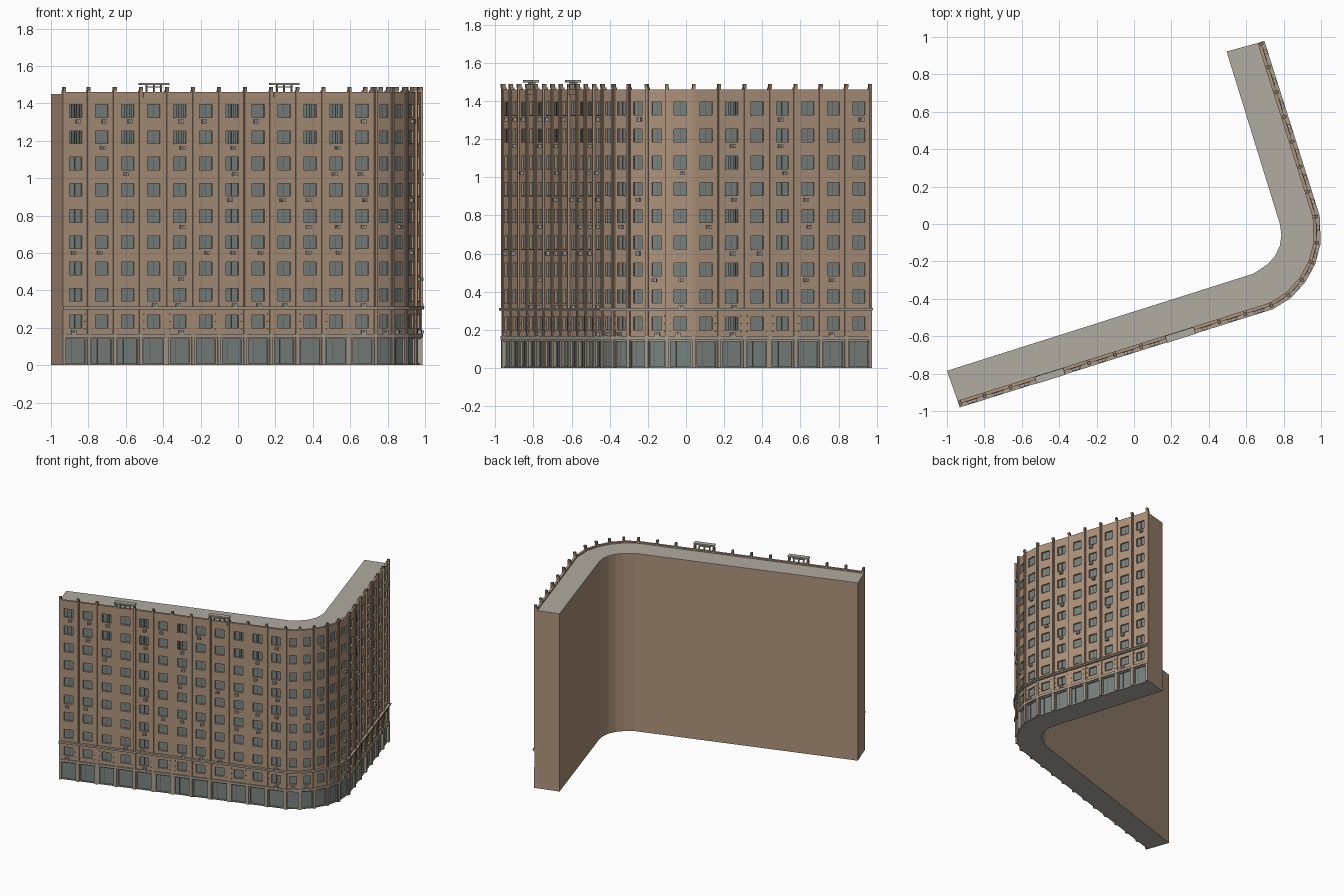
import bpy, bmesh, random
from mathutils import Vector, Matrix

random.seed(4)
if "Cube" in bpy.data.objects:
    bpy.data.objects.remove(bpy.data.objects["Cube"])


def material(name, rgb):
    m = bpy.data.materials.new(name)
    m.use_nodes = True
    m.diffuse_color = (*rgb, 1)
    m.node_tree.nodes["Principled BSDF"].inputs["Base Color"].default_value = (*rgb, 1)
    return m


BRICK = material("brown wall", (0.42, 0.29, 0.20))
TRIM = material("dark brown trim", (0.27, 0.19, 0.135))
STONE = material("grey stone", (0.39, 0.335, 0.27))
ROOF = material("roof grey", (0.44, 0.41, 0.355))
GLASS = material("window glass", (0.19, 0.225, 0.215))
FRAME = material("dark frame", (0.11, 0.105, 0.095))
METAL = material("unit grey", (0.40, 0.39, 0.36))
parts = {}


def part(name, mat):
    if name not in parts:
        parts[name] = (bmesh.new(), mat)
    return parts[name][0]


def box(name, mat, frame, u, d, z):
    """Box in a facade frame: u along the wall, d outward, z up."""
    size = Vector((u[1] - u[0], d[1] - d[0], z[1] - z[0]))
    mid = Vector((sum(u) / 2, sum(d) / 2, sum(z) / 2))
    m = frame @ Matrix.Translation(mid) @ Matrix.Diagonal((*size, 1))
    bmesh.ops.create_cube(part(name, mat), size=1, matrix=m)


def prism(name, mat, outline, z0, z1):
    bm = part(name, mat)
    face = bm.faces.new([bm.verts.new((p[0], p[1], z0)) for p in outline])
    ext = bmesh.ops.extrude_face_region(bm, geom=[face], use_keep_orig=True)
    top = [v for v in ext["geom"] if isinstance(v, bmesh.types.BMVert)]
    bmesh.ops.translate(bm, verts=top, vec=(0, 0, z1 - z0))


def outward(a, b):
    t = (b - a).normalized()
    return Vector((t.y, -t.x))


def offset(path, dist):
    """Mitred parallel copy of an open path."""
    out = []
    for i, p in enumerate(path):
        n1 = outward(path[max(i - 1, 0)], path[max(i, 1)])
        n2 = outward(path[min(i, len(path) - 2)], path[min(i + 1, len(path) - 1)])
        n = (n1 + n2).normalized()
        out.append(p + n * dist / n.dot(n1))
    return out


def ribbon(name, mat, d0, d1, z0, z1):
    prism(name, mat, offset(stations, d1) + offset(stations, d0)[::-1], z0, z1)


def make_frame(origin, n):
    t = Vector((-n.y, n.x))
    return Matrix(((t.x, n.x, 0, origin.x), (t.y, n.y, 0, origin.y),
                   (0, 0, 1, 0), (0, 0, 0, 1)))


# Facade line: long wing, faceted corner, short wing; one station per bay edge
start, bend = Vector((-0.938, -0.962)), Vector((0.735, -0.437))
corner = [Vector(p) for p in ((0.826, -0.38), (0.899, -0.3), (0.951, -0.205), (0.978, -0.1))]
turn, end = Vector((0.973, 0.04)), Vector((0.678, 0.973))
stations = [start.lerp(bend, i / 12) for i in range(13)] + corner
stations += [turn.lerp(end, i / 7) for i in range(8)]
RECESS = -0.018
PANE = -0.012
TOP = 1.445

# Main block with its plain courtyard side, roof and underside
inner = [Vector(p) for p in ((-1, -0.785), (0.64, -0.265), (0.715, -0.215), (0.755, -0.17),
                             (0.78, -0.115), (0.788, -0.06), (0.78, 0), (0.495, 0.922))]
prism("main_block", BRICK, offset(stations, RECESS) + inner[::-1], 0, TOP)
prism("roof_slab", ROOF, offset(stations, RECESS) + inner[::-1], TOP, TOP + 0.004)
ribbon("parapet", BRICK, RECESS, 0, 1.40, 1.46)

# Horizontal stone courses
ribbon("shop_cornice", STONE, RECESS, 0.01, 0.148, 0.167)
ribbon("main_cornice", STONE, RECESS, 0.016, 0.298, 0.308)
ribbon("main_cornice_lip", STONE, RECESS, 0.02, 0.308, 0.315)
ribbon("shop_plinth", STONE, RECESS, -0.004, 0, 0.008)

sills = [0.20] + [0.342 + 0.1405 * i for i in range(8)]
HEIGHT = 0.068


def window(f, w, z, barred):
    """Recessed glazing with slim dividers, and sometimes bars."""
    top = z + HEIGHT
    box("window_glass", GLASS, f, (-w, w), (RECESS, PANE), (z, top))
    box("window_mullion", FRAME, f, (-0.001, 0.001), (PANE, PANE + 0.001), (z, top))
    box("window_sill", BRICK, f, (-w, w), (PANE, 0.003), (z - 0.004, z))
    if barred:
        for k in range(1, 5):
            u = -w + 2 * w * k / 5
            box("window_bars", FRAME, f, (u - 0.001, u + 0.001), (0, 0.002), (z, top))


# Bays
for i in range(len(stations) - 1):
    a, b = stations[i], stations[i + 1]
    half = (b - a).length / 2
    f = make_frame((a + b) / 2, outward(a, b))
    w = half * 0.48
    # Brick piers and the spandrels between windows
    for u in ((-half, -w), (w, half)):
        box("brick_piers", BRICK, f, u, (RECESS, 0), (0.165, 1.40))
    edges = [0.165] + [z for s in sills for z in (s, s + HEIGHT)] + [1.40]
    for z0, z1 in zip(edges[::2], edges[1::2]):
        box("brick_spandrels", BRICK, f, (-w, w), (RECESS, 0), (z0, z1))
    for floor, z in enumerate(sills):
        upper_bars = floor > 6 and i in (0, 2, 4, 6, 9, 10)
        window(f, w, z, upper_bars or (i == 18 and floor % 2 == 0))
        # Cooling unit on brackets under some windows
        if random.random() < 0.3:
            u = random.choice((-0.012, 0.004, 0.012))
            box("cooling_unit", METAL, f, (u - 0.013, u + 0.013), (0, 0.016), (z - 0.032, z - 0.013))
            box("cooling_unit_grille", FRAME, f, (u - 0.007, u + 0.003), (0.016, 0.017),
                (z - 0.028, z - 0.017))
    # Decorative studs beside the mezzanine windows
    for side in (-1, 1):
        for z in (0.19, 0.23, 0.27):
            u = side * (w + half) / 2
            box("mezzanine_studs", TRIM, f, (u - 0.003, u + 0.003), (0, 0.003), (z, z + 0.006))
    # Shop front
    s = half * 0.74
    box("shop_glass", GLASS, f, (-s, s), (RECESS, PANE), (0.008, 0.14))
    box("shop_lintel", STONE, f, (-half, half), (RECESS, 0), (0.14, 0.148))
    box("shop_frame", FRAME, f, (-s * 0.4, -s * 0.4 + 0.002), (PANE, PANE + 0.002), (0.008, 0.14))
    for u in ((-half, -s), (s, half)):
        box("shop_piers", STONE, f, u, (RECESS, 0), (0, 0.14))

# Pilasters on every bay edge, rising above the parapet
for i, p in enumerate(stations):
    n = outward(stations[max(i - 1, 0)], stations[min(i + 1, len(stations) - 1)])
    f = make_frame(p, n)
    shift = 0.009 if i == 0 else -0.009 if i == len(stations) - 1 else 0
    f = f @ Matrix.Translation((shift, 0, 0))
    box("shop_pilaster", STONE, f, (-0.009, 0.009), (RECESS, 0.008), (0, 0.148))
    box("mezzanine_pilaster", BRICK, f, (-0.009, 0.009), (RECESS, 0.006), (0.167, 0.298))
    box("tall_pilaster", BRICK, f, (-0.009, 0.009), (RECESS, 0.006), (0.315, 1.47))
    box("pilaster_rib", BRICK, f, (-0.004, 0.004), (0, 0.011), (0.315, 1.475))
    box("pilaster_cap", TRIM, f, (-0.008, 0.008), (-0.01, 0.011), (1.47, 1.488))

# Two roof canopies over the long wing
for bay in (3, 8):
    a, b = stations[bay], stations[bay + 1]
    f = make_frame((a + b) / 2, outward(a, b))
    box("canopy_slab", ROOF, f, (-0.08, 0.08), (-0.016, 0.022), (1.498, 1.51))
    box("canopy_beam", STONE, f, (-0.045, 0.045), (-0.008, 0.01), (1.485, 1.489))
    for u in (-0.04, 0, 0.04):
        box("canopy_posts", STONE, f, (u - 0.003, u + 0.003), (-0.008, 0.008), (1.46, 1.498))
    box("canopy_panel", BRICK, f, (-0.06, 0.06), (0, 0.005), (1.43, 1.46))

for name, (bm, mat) in parts.items():
    bmesh.ops.recalc_face_normals(bm, faces=bm.faces)
    mesh = bpy.data.meshes.new(name)
    bm.to_mesh(mesh)
    bm.free()
    mesh.materials.append(mat)
    if name == "main_block":
        # The underside is grey like the roof
        mesh.materials.append(ROOF)
        for face in mesh.polygons:
            face.material_index = int(face.normal.z < -0.5)
    bpy.context.collection.objects.link(bpy.data.objects.new(name, mesh))
